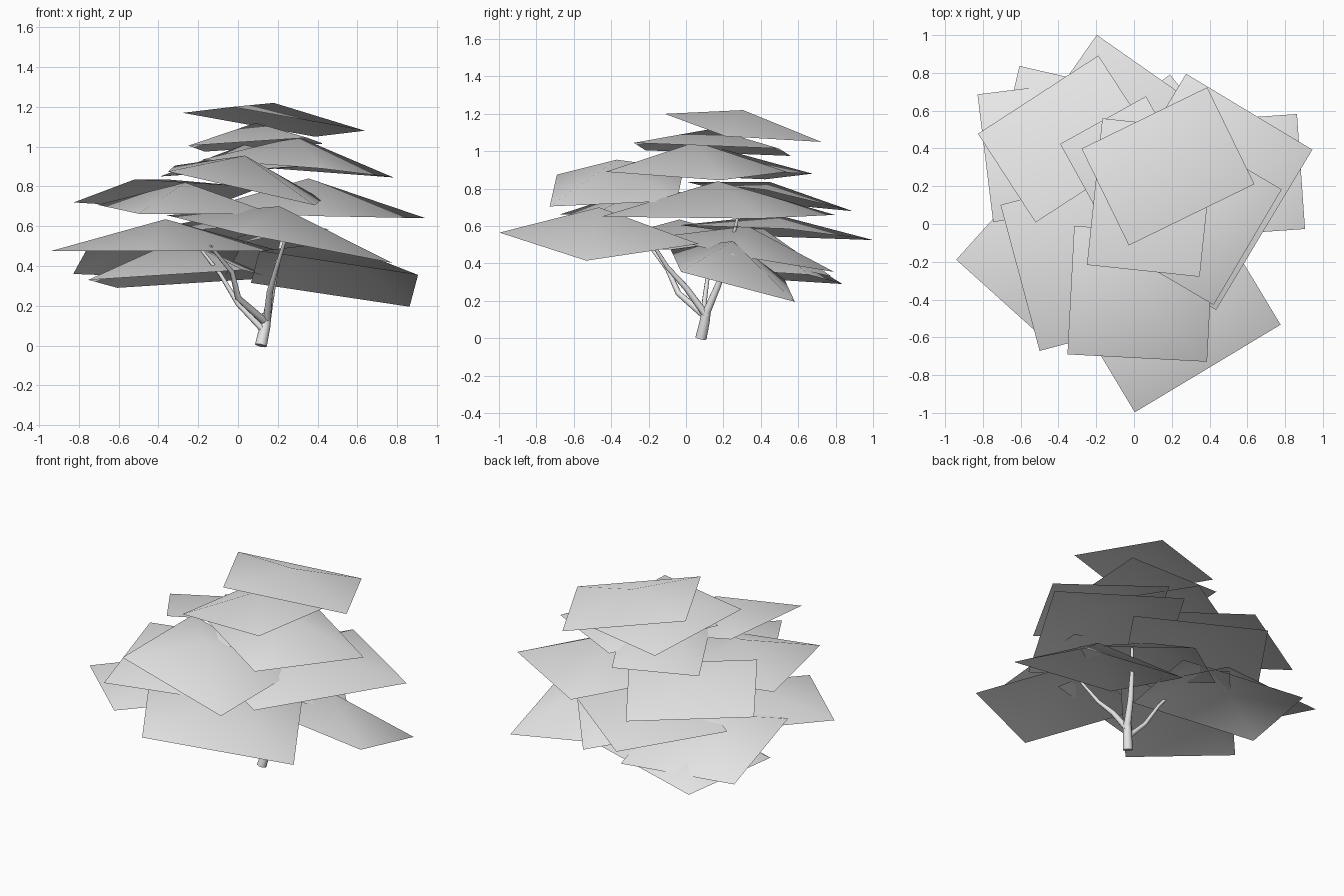
import bpy
import math
from mathutils import Matrix, Vector

default_cube = bpy.data.objects.get("Cube")
if default_cube:
    bpy.data.objects.remove(default_cube, do_unlink=True)


def make_material(name, colour):
    material = bpy.data.materials.new(name)
    material.use_nodes = True
    material.diffuse_color = colour
    material.node_tree.nodes["Principled BSDF"].inputs["Base Color"].default_value = colour
    return material


pale_grey = make_material("pale grey", (0.8, 0.8, 0.8, 1))


def link_object(name, data):
    obj = bpy.data.objects.new(name, data)
    bpy.context.collection.objects.link(obj)
    data.materials.append(pale_grey)
    return obj


def leaf_card(name, centre, yaw, size, rise, peak):
    """Rectangular leaf sheet, tilted by rise along its sides, with a raised middle."""
    turn = Matrix.Rotation(math.radians(yaw), 3, "Z")
    origin = Vector(centre)
    points = []
    for su, sv in ((-1, -1), (1, -1), (1, 1), (-1, 1)):
        corner = Vector((su * size[0], sv * size[1], su * rise[0] + sv * rise[1])) / 2
        points.append(origin + turn @ corner)
    points.append(Vector((origin.x, origin.y, peak)))
    faces = [(i, (i + 1) % 4, 4) for i in range(4)]
    mesh = bpy.data.meshes.new(name)
    mesh.from_pydata(points, [], faces)
    mesh.shade_smooth()
    return link_object(name, mesh)


def branch(name, path, start_radius, end_radius):
    """Tapered round limb along a path."""
    curve = bpy.data.curves.new(name, "CURVE")
    curve.dimensions = "3D"
    curve.bevel_depth = 1
    curve.bevel_resolution = 2
    curve.use_fill_caps = True
    spline = curve.splines.new("POLY")
    spline.points.add(len(path) - 1)
    for i, (point, place) in enumerate(zip(spline.points, path)):
        t = i / (len(path) - 1)
        point.co = (*place, 1)
        point.radius = start_radius + (end_radius - start_radius) * t
    spline.use_smooth = True
    obj = link_object(name, curve)
    bpy.ops.object.select_all(action="DESELECT")
    obj.select_set(True)
    bpy.context.view_layer.objects.active = obj
    bpy.ops.object.convert(target="MESH")
    return obj


# Crown sheets, from the top down
leaf_card("crown_top", centre=(.18, .305, 1.125), yaw=26, size=(.74, .57), rise=(-.12, -.03), peak=1.22)
leaf_card("crown_second", centre=(.09, .14, 1.01), yaw=-6, size=(.6, .78), rise=(.04, -.03), peak=1.12)
leaf_card("crown_left", centre=(.3, .055, .89), yaw=59.5, size=(.71, .7), rise=(-.045, .045), peak=1.05)
leaf_card("crown_inner", centre=(.03, .2, .88), yaw=29, size=(.52, .8), rise=(.03, -.03), peak=1.01)
leaf_card("crown_front", centre=(.035, -.37, .805), yaw=-3, size=(.74, .68), rise=(-.17, .03), peak=.955)

# Middle sheets
leaf_card("middle_left", centre=(.355, .17, .655), yaw=59, size=(.99, .78), rise=(-.01, .02), peak=.84)
leaf_card("middle_right_back", centre=(-.355, .45, .757), yaw=33, size=(.76, .56), rise=(-.04, -.115), peak=.835)
leaf_card("middle_right_front", centre=(-.265, -.195, .685), yaw=15, size=(.7, .8), rise=(0, .045), peak=.82)
leaf_card("middle_back", centre=(-.07, .485, .565), yaw=-35, size=(.8, .7), rise=(.06, -.02), peak=.66)

# Lower sheets
leaf_card("lower_front", centre=(.21, -.465, .535), yaw=31, size=(.9, .7), rise=(-.15, .09), peak=.7)
leaf_card("lower_right", centre=(-.365, -.035, .475), yaw=48, size=(1, .65), rise=(0, 0), peak=.635)
leaf_card("lower_inner", centre=(.173, .331, .45), yaw=-51.5, size=(.7, .6), rise=(.09, -.1), peak=.6)
leaf_card("lower_right_back", centre=(-.41, .395, .42), yaw=7, size=(.76, .68), rise=(-.03, -.15), peak=.6)
leaf_card("lowest_right_back", centre=(-.29, .43, .335), yaw=-13, size=(.8, .65), rise=(.05, -.04), peak=.54)
leaf_card("lowest_left", centre=(.485, .25, .335), yaw=4, size=(.8, .61), rise=(-.12, -.16), peak=.52)

# Trunk and limbs
branch("trunk", [(.115, .08, 0), (.135, .1, .09), (.145, .11, .16)], .03, .024)
branch("back_limb", [(.145, .11, .14), (.17, .17, .28), (.2, .22, .42), (.25, .28, .66)], .023, .008)
branch("front_left_limb", [(.145, .11, .12), (.16, 0, .27), (.19, -.1, .38), (.24, -.2, .54)], .02, .008)
branch("front_right_limb", [(.135, .1, .12), (0, -.04, .24), (-.03, -.1, .37), (-.14, -.2, .5)], .02, .008)
branch("right_limb", [(.125, .09, .08), (0, .1, .21), (-.09, .12, .36), (-.2, .14, .5)], .016, .007)
